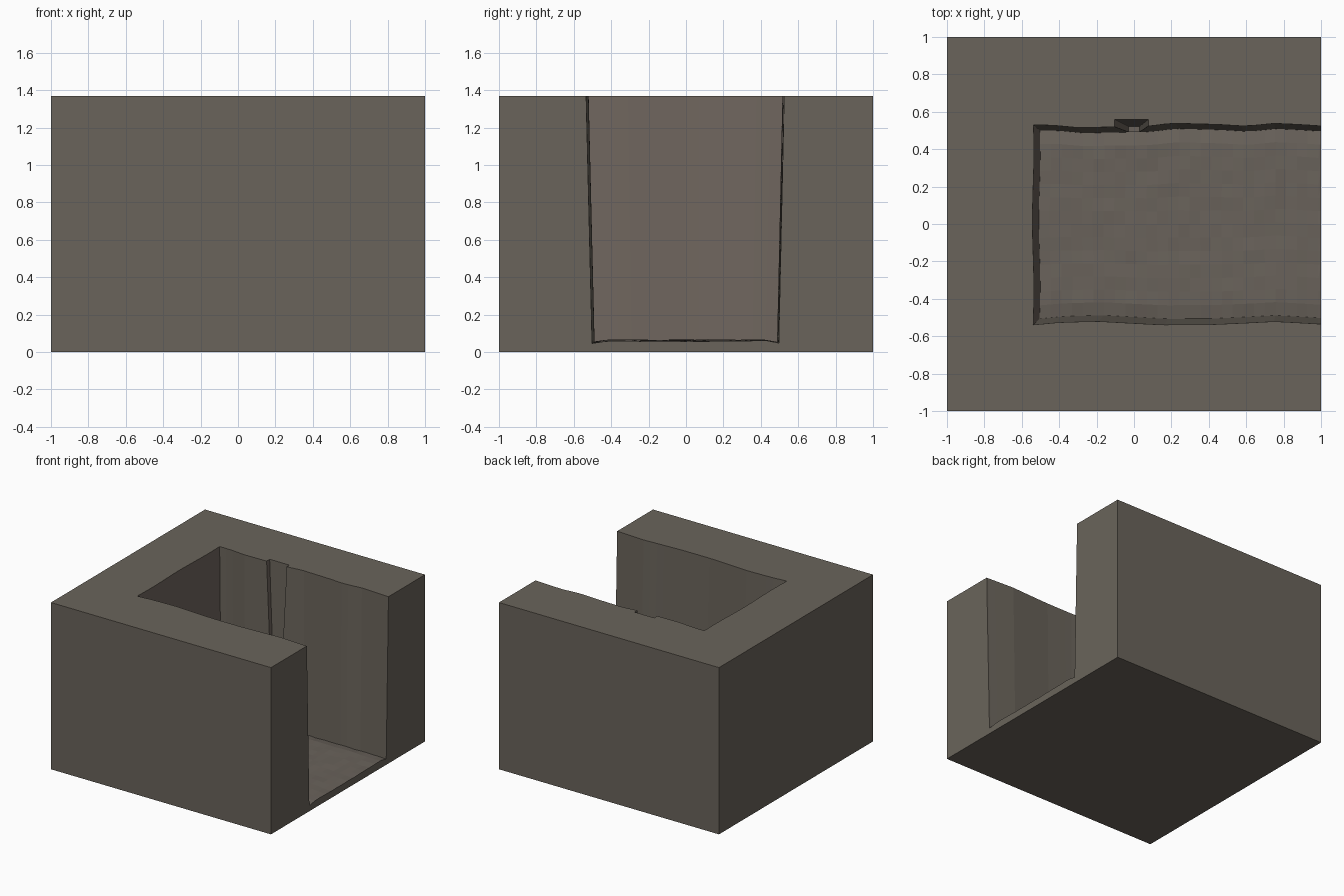
import bpy, bmesh, math, random

if "Cube" in bpy.data.objects:
    bpy.data.objects.remove(bpy.data.objects["Cube"])

random.seed(4)
HEIGHT, FLOOR, OVER = 1.37, 0.06, 1.42   # block top, floor level, cutter top


def material(name, rgb):
    m = bpy.data.materials.new(name)
    m.diffuse_color = (*rgb, 1)
    m.use_nodes = True
    m.node_tree.nodes["Principled BSDF"].inputs["Base Color"].default_value = m.diffuse_color
    return m


def make_object(name, bm):
    bmesh.ops.recalc_face_normals(bm, faces=bm.faces[:])
    mesh = bpy.data.meshes.new(name)
    bm.to_mesh(mesh)
    bm.free()
    obj = bpy.data.objects.new(name, mesh)
    bpy.context.collection.objects.link(obj)
    return obj


def lerp(a, b, t):
    return a + (b - a) * t


def profile(points, x):
    """Wall position along x, read from a few (x, y) points."""
    for (x0, y0), (x1, y1) in zip(points, points[1:]):
        if x <= x1:
            return lerp(y0, y1, max(0, (x - x0) / (x1 - x0)))
    return points[-1][1]


# Wavy wall lines at the top of the cavity
NORTH = [(-.54, .53), (-.45, .53), (-.3, .516), (-.1, .52), (.07, .523), (.2, .54),
         (.45, .533), (.6, .524), (.75, .539), (.9, .532), (1, .525)]
SOUTH = [(-.54, -.54), (-.4, -.527), (-.2, -.521), (0, -.532), (.15, -.54),
         (.4, -.539), (.6, -.53), (.75, -.522), (.9, -.53), (1, -.536)]

# Stone block
bm = bmesh.new()
bmesh.ops.create_cube(bm, size=2)
for v in bm.verts:
    v.co.z = HEIGHT if v.co.z > 0 else 0
block = make_object("stone_alcove", bm)

# Cavity cutter: uneven floor grid and top grid, joined along their border
NX, NY = 28, 14
bm = bmesh.new()
low, high = [], []
for i in range(NX + 1):
    u = i / NX
    row_low, row_high = [], []
    xt = lerp(-.54, 1.1, u)
    n, s = profile(NORTH, xt), profile(SOUTH, xt)
    for j in range(NY + 1):
        v = j / NY
        west = .004 * math.sin(v * 9) * (1 - u)
        yb = lerp(s + .033, n - .03, v)
        edge = -.012 if j in (0, NY) else 0
        z = FLOOR + edge + .004 * math.sin(u * 17 + v * 3) + random.uniform(-.003, .003)
        row_low.append(bm.verts.new((lerp(-.505, 1.1, u) + west, yb, z)))
        row_high.append(bm.verts.new((xt + west, lerp(s, n, v), OVER)))
    low.append(row_low)
    high.append(row_high)
for grid in (low, high):
    for i in range(NX):
        for j in range(NY):
            bm.faces.new((grid[i][j], grid[i + 1][j], grid[i + 1][j + 1], grid[i][j + 1]))
border = ([(i, 0) for i in range(NX)] + [(NX, j) for j in range(NY)] +
          [(i, NY) for i in range(NX, 0, -1)] + [(0, j) for j in range(NY, 0, -1)])
for (a, b), (c, d) in zip(border, border[1:] + border[:1]):
    bm.faces.new((low[a][b], low[c][d], high[c][d], high[a][b]))
cavity = make_object("cavity_cutter", bm)

# Tapered groove cutter in the rear wall
bm = bmesh.new()
bmesh.ops.create_cube(bm, size=2)
for v in bm.verts:
    top = v.co.z > 0
    right, back = v.co.x > 0, v.co.y > 0
    if top:
        v.co = (.078 if right else -.106, .56 if back else .4, OVER)
    else:
        v.co = (.03 if right else -.03, .522 if back else .4, FLOOR + .012)
groove = make_object("groove_cutter", bm)

# Cut the block
bpy.context.view_layer.objects.active = block
for cutter in (cavity, groove):
    cutter.hide_render = True
    mod = block.modifiers.new("cut", 'BOOLEAN')
    mod.operation, mod.solver, mod.object = 'DIFFERENCE', 'EXACT', cutter
    bpy.ops.object.modifier_apply(modifier=mod.name)
    bpy.data.objects.remove(cutter)

# Colours: outer stone, cavity floor, inner end wall
block.data.materials.clear()
for name, rgb in (("grey brown stone", (.144, .127, .104)),
                  ("worn floor", (.142, .123, .104)),
                  ("warm inner wall", (.160, .132, .112))):
    block.data.materials.append(material(name, rgb))
for p in block.data.polygons:
    c, n = p.center, p.normal
    p.use_smooth = False
    p.material_index = 0
    if n.z > .7 and c.z < .2:
        p.material_index = 1
    elif n.x > .7 and c.x < 0:
        p.material_index = 2
